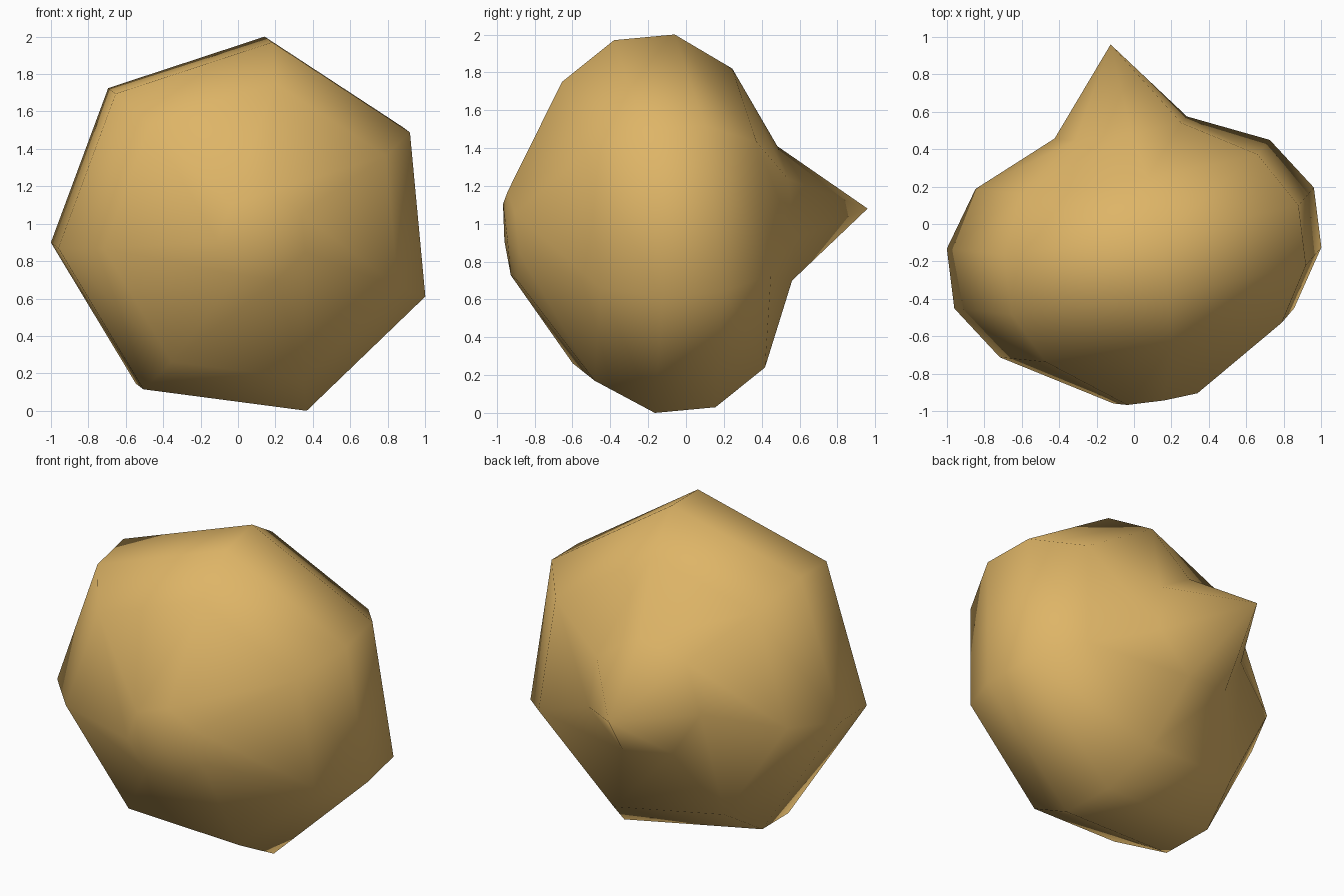
import bpy, bmesh
from math import cos, sin, tau, radians

cube = bpy.data.objects.get("Cube")
if cube:
    bpy.data.objects.remove(cube)

SIDES = 7
PHASE = radians(82.5)
TILT_X, TILT_Z = 0.154, -0.095   # lean of every ring plane

# Ring centres and radii, from the pointed back to the blunt front
RINGS = [
    (-0.06, 0.51, 1.047, 0.366),
    (-0.037, 0.305, 1.013, 0.814),
    (0.01, 0.015, 0.994, 1.015),
    (0.05, -0.305, 0.964, 1.015),
    (0.093, -0.595, 0.943, 0.814),
    (0.132, -0.925, 0.93, 0.242),
]
BACK_TIP = (-0.125, 0.96, 1.08)
FRONT_TIP = (0.135, -0.945, 0.925)

bm = bmesh.new()


def ring(cx, cy, cz, r):
    verts = []
    for i in range(SIDES):
        a = PHASE + tau * i / SIDES
        dx, dz = r * cos(a), r * sin(a)
        verts.append(bm.verts.new((cx + dx, cy + TILT_X * dx + TILT_Z * dz, cz + dz)))
    return verts


def cap(tip, loop):
    v = bm.verts.new(tip)
    for i in range(SIDES):
        bm.faces.new((v, loop[i], loop[(i + 1) % SIDES]))


# Body: bridged rings closed with a spike and a blunt nose
loops = [ring(*r) for r in RINGS]
for a, b in zip(loops, loops[1:]):
    for i in range(SIDES):
        j = (i + 1) % SIDES
        bm.faces.new((a[i], a[j], b[j], b[i]))
cap(BACK_TIP, loops[0])
cap(FRONT_TIP, loops[-1])
bmesh.ops.recalc_face_normals(bm, faces=bm.faces[:])
for f in bm.faces:
    f.smooth = True

mesh = bpy.data.meshes.new("pointed_rock")
bm.to_mesh(mesh)
bm.free()
rock = bpy.data.objects.new("pointed_rock", mesh)
bpy.context.collection.objects.link(rock)

# Sandy colour
sand = bpy.data.materials.new("sandy_tan")
sand.use_nodes = True
colour = (0.73, 0.46, 0.135, 1.0)
sand.diffuse_color = colour
sand.node_tree.nodes["Principled BSDF"].inputs["Base Color"].default_value = colour
mesh.materials.append(sand)
